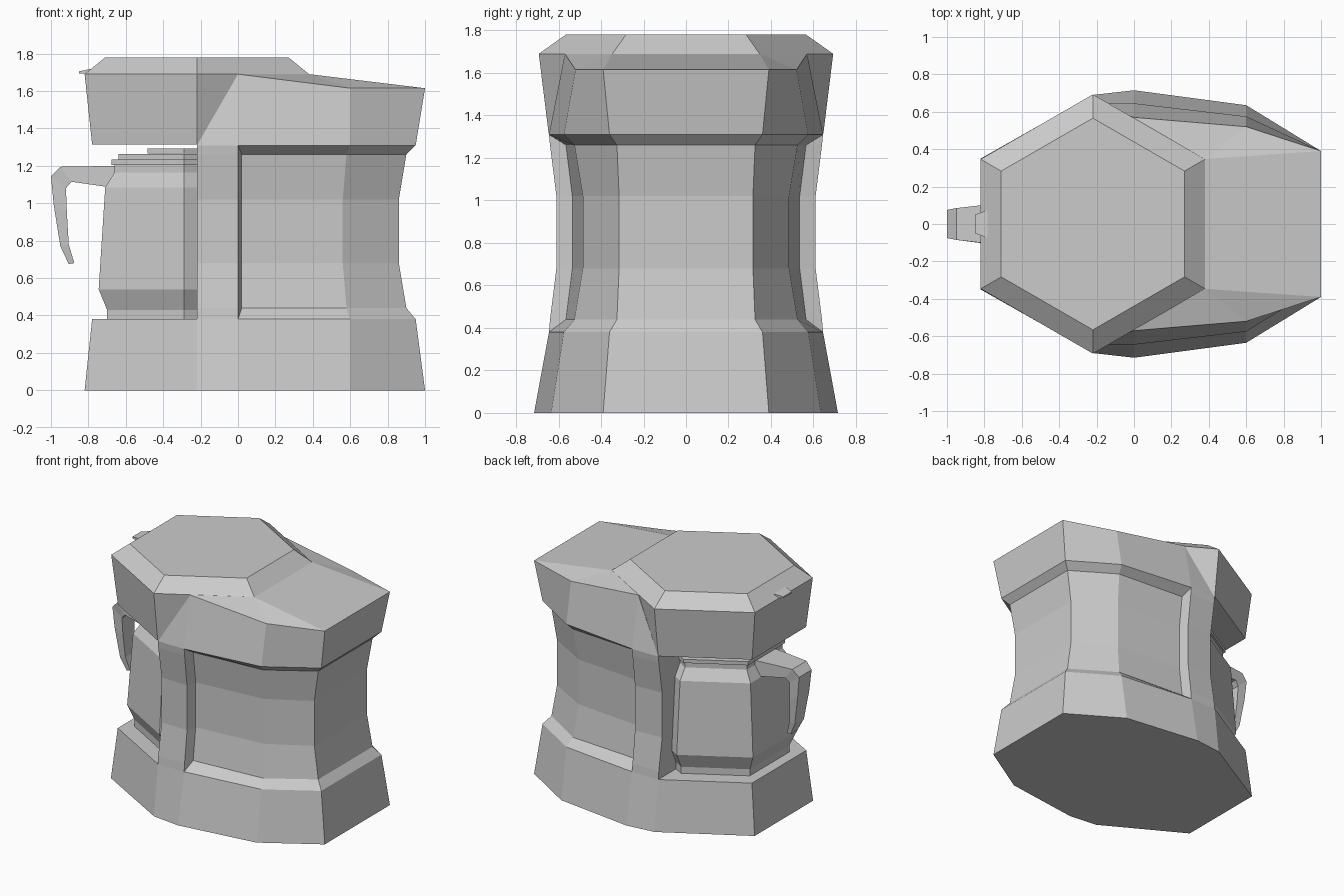
import bpy
import bmesh
import math

default_cube = bpy.data.objects.get("Cube")
if default_cube:
    bpy.data.objects.remove(default_cube, do_unlink=True)

# Single plain grey for the whole appliance
grey = bpy.data.materials.new("light_grey")
grey.use_nodes = True
colour = (0.6, 0.6, 0.6, 1)
grey.diffuse_color = colour
grey.node_tree.nodes["Principled BSDF"].inputs["Base Color"].default_value = colour


def loft(name, rings):
    """Skin a stack of closed rings and cap both ends; coincident points merge."""
    bm = bmesh.new()
    known = {}

    def vert(point):
        key = tuple(round(c, 4) for c in point)
        if key not in known:
            known[key] = bm.verts.new(key)
        return known[key]

    def face(points):
        corners = list(dict.fromkeys(vert(p) for p in points))
        if len(corners) > 2 and not bm.faces.get(corners):
            bm.faces.new(corners)

    for lower, upper in zip(rings, rings[1:]):
        count = len(lower)
        for i in range(count):
            j = (i + 1) % count
            face([lower[i], lower[j], upper[j], upper[i]])
    face(rings[0][::-1])
    face(rings[-1])
    bmesh.ops.recalc_face_normals(bm, faces=bm.faces[:])
    mesh = bpy.data.meshes.new(name)
    bm.to_mesh(mesh)
    bm.free()
    mesh.materials.append(grey)
    obj = bpy.data.objects.new(name, mesh)
    bpy.context.collection.objects.link(obj)
    return obj


def mirrored(half):
    """Close a half outline by reflecting it across the y axis plane."""
    return half + [(x, -y, z) for x, y, z in reversed(half)]


def level(outline, z):
    return mirrored([(x, y, z) for x, y in outline])


def hexagon(centre, apothem, z):
    """Hexagon with flat sides facing left and right."""
    radius = apothem / math.cos(math.pi / 6)
    angles = [math.radians(30 + 60 * i) for i in range(6)]
    return [(centre + radius * math.cos(a), radius * math.sin(a), z) for a in angles]


def hex_stack(name, centre, profile):
    return loft(name, [hexagon(centre, apothem, z) for apothem, z in profile])


# Half outlines: wall corner, pillar edge, recess edge, side corner, back corner
foot = [(-0.22, 0.69), (0, 0.715), (0, 0.715), (0.6, 0.635), (1, 0.39)]
rim = [(-0.22, 0.645), (0, 0.645), (0, 0.645), (0.6, 0.575), (0.95, 0.36)]
lip = [(-0.22, 0.64), (0, 0.64), (0.02, 0.565), (0.58, 0.525), (0.9, 0.325)]
waist = [(-0.22, 0.6), (0, 0.61), (0.02, 0.535), (0.56, 0.485), (0.86, 0.315)]

# Base with the hexagonal hot plate at the pouring end
loft("base", [
    level([(-0.82, 0.35)] + foot, 0),
    level([(-0.78, 0.325)] + rim, 0.38),
])

# Water tank body with recessed panels and a sloping top
shoulder = (0, 0.57, 1.69)
head_corner = (0.38, 0.347, 1.69)
crown = [shoulder] * 3 + [(0.6, 0.52, 1.615), (1, 0.39, 1.615)]
roof = [shoulder] * 3 + [head_corner] * 2
loft("body", [
    level(rim, 0.38),
    level(lip, 0.44),
    level(waist, 0.68),
    level(waist, 1.02),
    level(lip, 1.26),
    level(rim, 1.31),
    mirrored(crown),
    mirrored(roof),
])

# Brewing head with a bevelled lid
hex_stack("brewing_head", -0.22, [(0.56, 1.315), (0.6, 1.69), (0.49, 1.78)])

# Lid tab
tab_root = [(-0.78, 0.075, z) for z in (1.69, 1.72)]
tab_tip = [(-0.85, 0.05, z) for z in (1.695, 1.705)]
loft("lid_tab", [mirrored(tab_root), mirrored(tab_tip)])

# Carafe and its stepped lid
hex_stack("carafe", -0.29, [
    (0.41, 0.38), (0.41, 0.43), (0.455, 0.54),
    (0.42, 1.085), (0.37, 1.165), (0.37, 1.21),
])
lid_steps = [("lower", 0.385, 1.205), ("middle", 0.35, 1.235), ("upper", 0.195, 1.265)]
for step, apothem, z in lid_steps:
    hex_stack("carafe_lid_" + step, -0.29, [(apothem, z), (apothem, z + 0.028)])

# Carafe handle: outer point, inner point and half width along its sweep
handle_path = [
    ((-0.64, 1.2), (-0.68, 1.085), 0.12),
    ((-0.95, 1.195), (-0.89, 1.115), 0.085),
    ((-1, 1.145), (-0.92, 1.08), 0.075),
    ((-0.985, 0.99), (-0.915, 0.95), 0.07),
    ((-0.95, 0.77), (-0.905, 0.78), 0.055),
    ((-0.905, 0.675), (-0.875, 0.68), 0.04),
]
loft("carafe_handle", [
    mirrored([(x, width, z) for x, z in (outer, inner)])
    for outer, inner, width in handle_path
])
